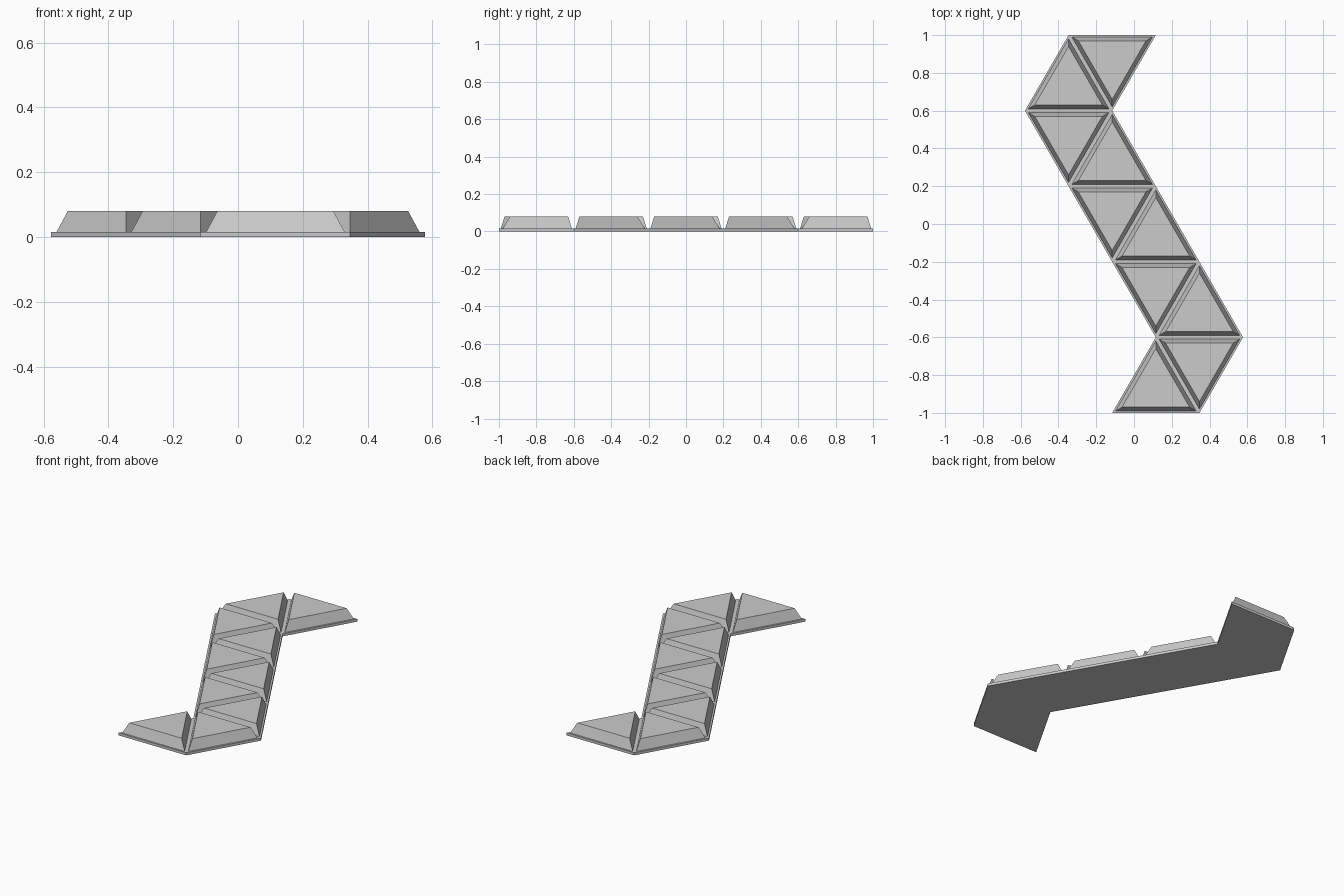
import bpy
import bmesh
import math
from mathutils import Vector

cube = bpy.data.objects.get("Cube")
if cube:
    bpy.data.objects.remove(cube, do_unlink=True)

ROW = 0.4                          # height of one triangle row
HALF = ROW / math.sqrt(3)          # half a triangle side
BASE_TOP, BLOCK_TOP = 0.016, 0.08
FOOT_INSET, TOP_INSET = 0.01, 0.03

grey = bpy.data.materials.new("plain grey")
grey.use_nodes = True
colour = (0.6, 0.6, 0.6, 1)
grey.diffuse_color = colour
grey.node_tree.nodes["Principled BSDF"].inputs["Base Color"].default_value = colour


def loft(name, lower, upper, z0, z1):
    """Closed solid between two matching outlines at two heights."""
    bm = bmesh.new()
    a = [bm.verts.new((x, y, z0)) for x, y in lower]
    b = [bm.verts.new((x, y, z1)) for x, y in upper]
    bm.faces.new(a[::-1])
    bm.faces.new(b)
    n = len(a)
    for i in range(n):
        j = (i + 1) % n
        bm.faces.new((a[i], a[j], b[j], b[i]))
    bmesh.ops.recalc_face_normals(bm, faces=bm.faces)
    mesh = bpy.data.meshes.new(name)
    bm.to_mesh(mesh)
    bm.free()
    mesh.materials.append(grey)
    obj = bpy.data.objects.new(name, mesh)
    bpy.context.collection.objects.link(obj)
    return obj


def grid(u, v):
    """Half-side columns and rows to plan position."""
    return Vector((u * HALF, v * ROW))


def inset(tri, d):
    """Move every edge of an equilateral triangle inwards by d."""
    centre = sum(tri, Vector((0, 0))) / 3
    return [centre + (p - centre) * (1 - 3 * d / ROW) for p in tri]


# Thin base slab: half the outline, repeated by a half turn
half = [grid(-0.5, -2.5), grid(1.5, -2.5), grid(2.5, -1.5), grid(-0.5, 1.5)]
outline = half + [-p for p in half]
loft("base_slab", outline, outline, 0, BASE_TOP)

# Tapered triangular blocks: (apex column, row bottom, points up)
blocks = [(0.5, -2.5, True), (1.5, -2.5, False),
          (1.5, -1.5, True), (0.5, -1.5, False), (0.5, -0.5, True)]
number = 1
for u, v, up in blocks:
    base_v, tip_v = (v, v + 1) if up else (v + 1, v)
    tri = [grid(u - 1, base_v), grid(u + 1, base_v), grid(u, tip_v)]
    for turn in (1, -1):
        t = [p * turn for p in tri]
        loft(f"triangle_block_{number}", inset(t, FOOT_INSET),
             inset(t, TOP_INSET), BASE_TOP, BLOCK_TOP)
        number += 1
